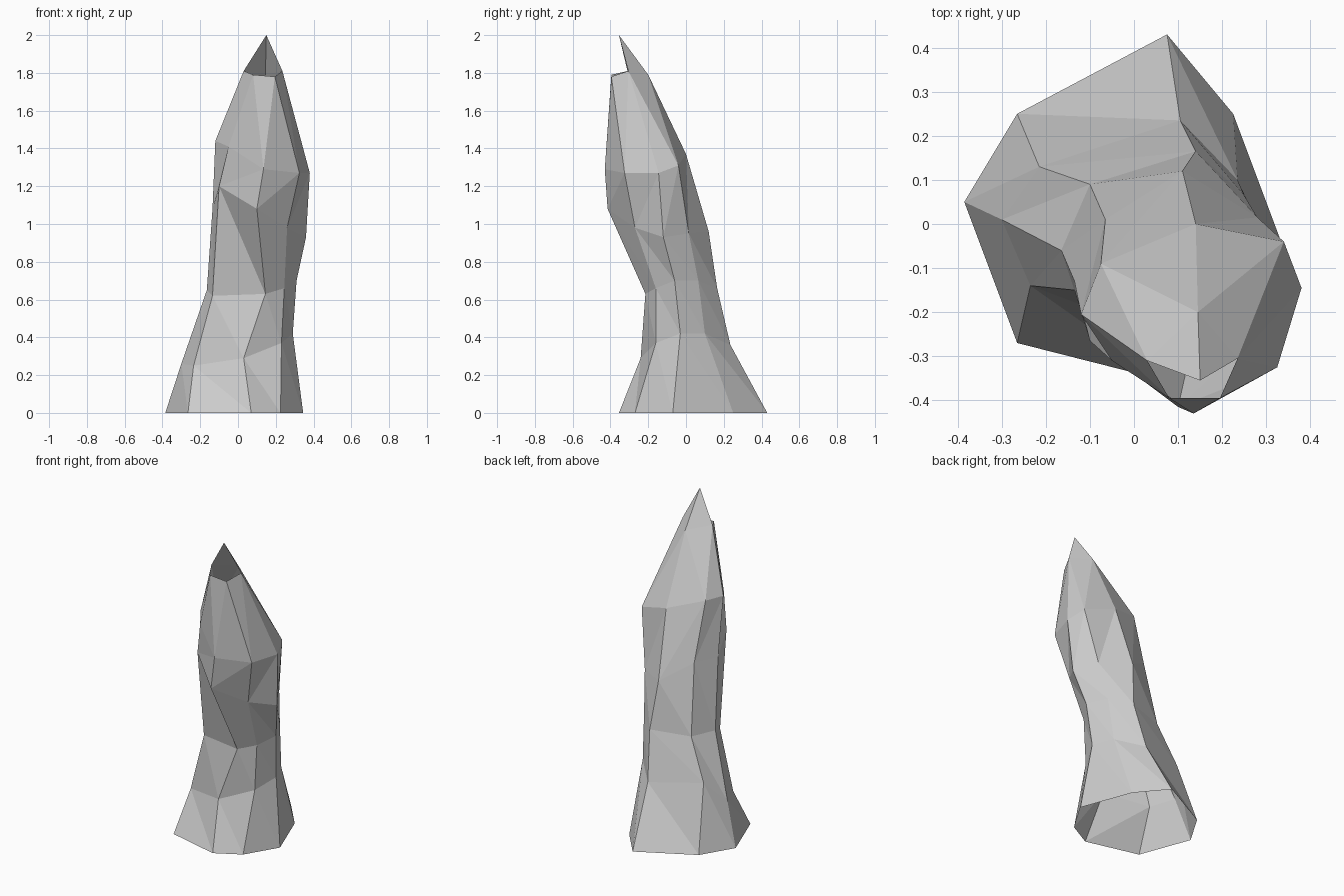
import bpy, bmesh

# Eight-sided cross-sections, running counter-clockwise from the left side
foot = [(-.385, .05, 0), (-.265, -.27, 0), (.07, -.355, 0), (.225, -.27, 0),
        (.345, -.07, 0), (.225, .25, 0), (.075, .43, 0), (-.265, .25, 0)]
flare = [(-.30, .01, .26), (-.235, -.14, .25), (.03, -.24, .29), (.23, -.16, .37),
         (.29, -.03, .42), (.235, .10, .42), (.105, .235, .36), (-.215, .13, .40)]
waist = [(-.165, -.06, .65), (-.135, -.15, .62), (.145, -.215, .63), (.245, -.16, .66),
         (.31, -.06, .70), (.25, .065, .70), (.14, .165, .66), (-.10, .09, .65)]
chest = [(-.135, -.13, 1.08), (-.10, -.265, 1.20), (.10, -.415, 1.08), (.26, -.27, .98),
         (.36, -.12, .93), (.28, .015, .95), (.11, .12, .96), (-.065, .01, 1.08)]
shoulder = [(-.12, -.205, 1.44), (-.05, -.31, 1.41), (.135, -.43, 1.29), (.325, -.325, 1.27),
            (.38, -.145, 1.27), (.34, -.04, 1.31), (.14, 0, 1.37), (-.075, -.09, 1.44)]
# Five-sided neck: left, front left, front right, right, back
neck = [(.03, -.31, 1.81), (.08, -.395, 1.79), (.195, -.395, 1.78),
        (.235, -.305, 1.81), (.145, -.20, 1.79)]
neck_columns = [0, 1, 1, 2, 3, 3, 4, 4]

bm = bmesh.new()
rings = [[bm.verts.new(p) for p in r] for r in (foot, flare, waist, chest, shoulder)]
top = [bm.verts.new(p) for p in neck]
rings.append([top[i] for i in neck_columns])
tip = bm.verts.new((.15, -.355, 2))


def tri(*v):
    if len(set(v)) == 3:
        bm.faces.new(v)


# Faceted sides; the diagonals turn the other way above the chest
for level, (low, high) in enumerate(zip(rings, rings[1:])):
    for i in range(8):
        j = (i + 1) % 8
        if level < 3:
            tri(low[i], low[j], high[i])
            tri(low[j], high[j], high[i])
        else:
            tri(low[i], low[j], high[j])
            tri(low[i], high[j], high[i])

# Point, open at the front; the spire is a hollow shell, open underneath
left, fl, fr, right, back = top
tri(right, back, tip)
tri(back, left, tip)

mesh = bpy.data.meshes.new("rock_spire")
bm.to_mesh(mesh)
bm.free()
bpy.context.collection.objects.link(bpy.data.objects.new("rock_spire", mesh))
